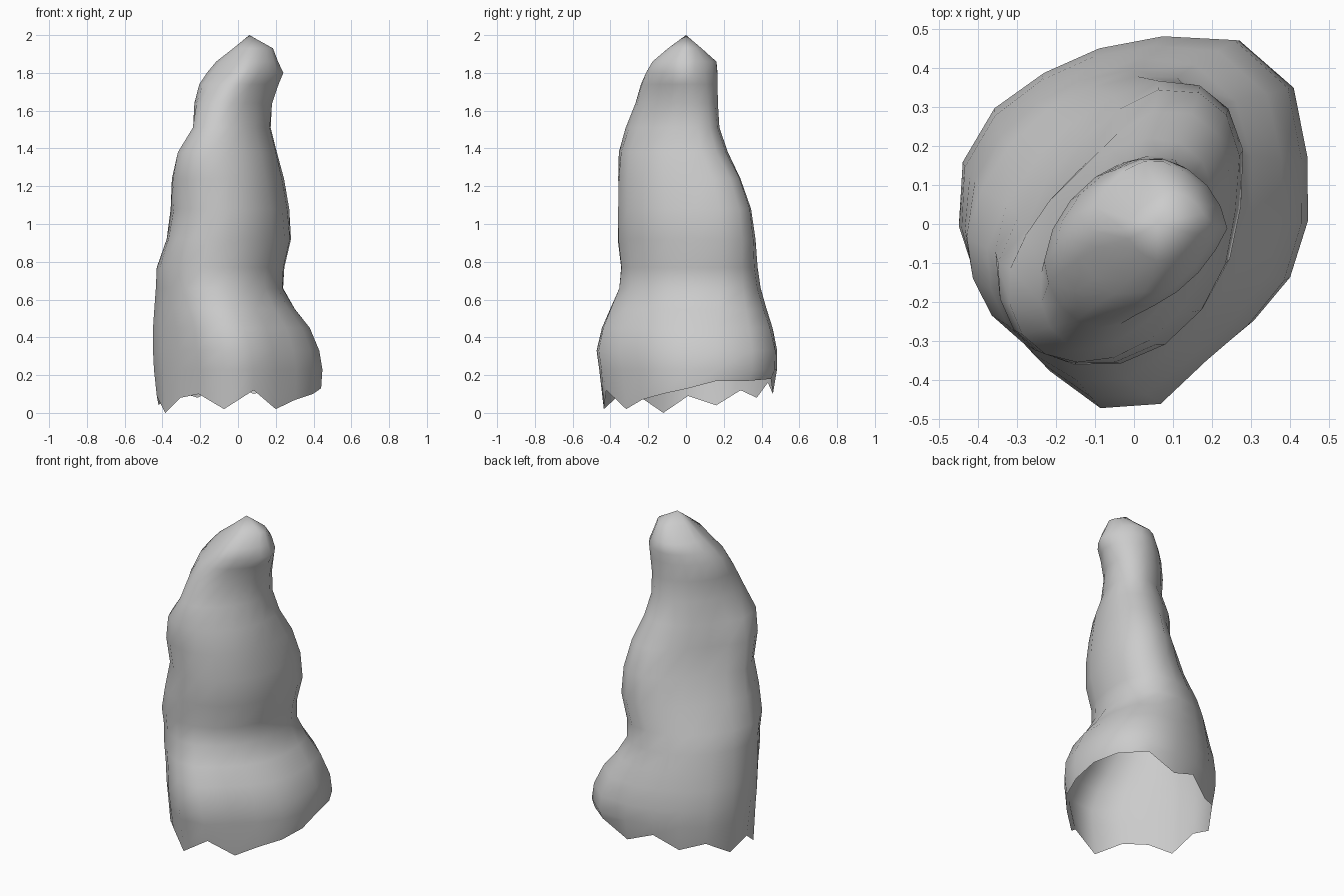
import bpy, bmesh, math

N = 18

# Broken lower edge heights and footprint radii, every 20 degrees from +x
edge_z = [.13, .17, .17, .18, .10, .16, .08, .12, .04,
          .09, .00, .08, .10, .02, .12, .02, .07, .10]
foot_r = [.45, .475, .535, .54, .487, .458, .448, .462, .465,
          .447, .435, .43, .455, .49, .47, .405, .405, .43]

# Rings: z, x min, x max, y min, y max, diagonal lean, footprint weight, front-right lump
rings = [
    (0.00, -.43, .44, -.44, .46, .15, 1.0, 0),
    (0.23, -.445, .447, -.467, .48, .15, 1.0, 0),
    (0.33, -.45, .43, -.482, .48, .15, 1.0, 0),
    (0.45, -.45, .38, -.455, .455, .17, .8, .02),
    (0.55, -.443, .30, -.41, .42, .19, .5, .05),
    (0.66, -.435, .235, -.36, .385, .20, .2, .06),
    (0.77, -.43, .24, -.35, .368, .25, 0, .06),
    (0.92, -.378, .275, -.368, .358, .35, 0, .10),
    (1.08, -.357, .26, -.366, .33, .35, 0, .12),
    (1.24, -.352, .232, -.364, .275, .38, 0, .12),
    (1.38, -.318, .20, -.355, .215, .33, 0, .05),
    (1.51, -.24, .17, -.32, .175, .40, 0, 0),
    (1.64, -.232, .182, -.275, .17, .37, 0, 0),
    (1.74, -.205, .215, -.25, .172, .27, 0, 0),
    (1.80, -.165, .24, -.225, .172, .15, 0, 0),
    (1.86, -.115, .212, -.185, .165, .05, 0, 0),
    (1.93, -.025, .185, -.10, .085, .15, 0, 0),
]

# Swellings and hollows by height: z, back right, back left, front left, front right
swells = [
    (0.00, 0, 0, -.015, 0),
    (0.45, .01, 0, -.03, 0),
    (0.70, .035, 0, -.02, 0),
    (0.92, .03, -.02, -.02, 0),
    (1.10, .045, -.05, -.035, 0),
    (1.24, .04, -.06, -.015, 0),
    (1.45, .01, 0, .01, 0),
    (1.60, 0, .01, -.02, -.01),
    (1.80, -.02, 0, -.04, -.025),
    (2.00, 0, -.02, 0, 0),
]


def fit(values, lo, hi):
    """Stretch values so they span lo..hi exactly."""
    a, b = min(values), max(values)
    return [lo + (v - a) / (b - a) * (hi - lo) for v in values]


def swell_at(z):
    for a, b in zip(swells, swells[1:]):
        if z <= b[0]:
            t = (z - a[0]) / (b[0] - a[0])
            return [p + (q - p) * t for p, q in zip(a[1:], b[1:])]


def ring_points(z, x0, x1, y0, y1, lean, weight, lump):
    p = math.asin(lean) / 2
    xs, ys = [], []
    for i in range(N):
        a = 2 * math.pi * i / N
        push = lump * max(0, math.cos(a + math.pi / 4)) ** 2
        ex, ey = math.cos(a - p) + push, math.sin(a + p) - push
        fx = foot_r[i] * math.cos(a) / .45
        fy = foot_r[i] * math.sin(a) / .48
        xs.append(ex + (fx - ex) * weight)
        ys.append(ey + (fy - ey) * weight)
    xs, ys = fit(xs, x0, x1), fit(ys, y0, y1)
    # push the four diagonal quarters in or out
    for k, amount in enumerate(swell_at(z)):
        d = math.pi * (.25 + .5 * k)
        for i in range(N):
            c = math.cos(2 * math.pi * i / N - d)
            w = amount * max(0, 2 * c * c - 1) ** .7 if c > .7072 else 0
            xs[i] += w * math.cos(d)
            ys[i] += w * math.sin(d)
    return list(zip(xs, ys, [z] * N))


# Hollow rock spire, open at the bottom
bm = bmesh.new()
loops = []
for k, ring in enumerate(rings):
    loop = []
    for i, (x, y, z) in enumerate(ring_points(*ring)):
        loop.append(bm.verts.new((x, y, edge_z[i] if k == 0 else z)))
    loops.append(loop)
for low, high in zip(loops, loops[1:]):
    for i in range(N):
        j = (i + 1) % N
        bm.faces.new((low[i], low[j], high[j], high[i]))

# Pointed tip
tip = bm.verts.new((.06, 0, 2))
for i in range(N):
    bm.faces.new((loops[-1][i], loops[-1][(i + 1) % N], tip))

for f in bm.faces:
    f.smooth = True
mesh = bpy.data.meshes.new("rock_spire")
bm.to_mesh(mesh)
bm.free()
bpy.context.collection.objects.link(bpy.data.objects.new("rock_spire", mesh))
